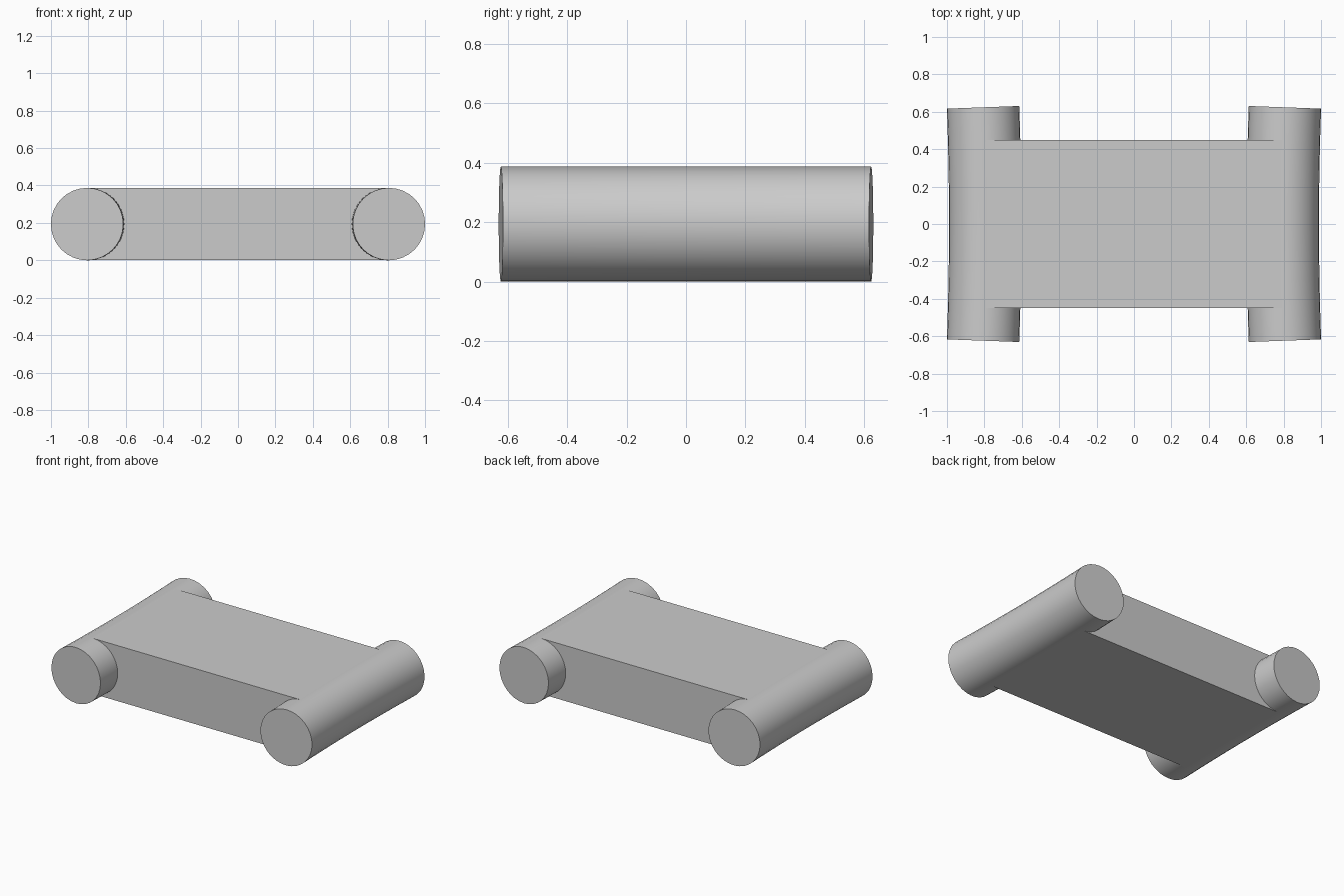
import bpy, bmesh, math
from mathutils import Vector

cube = bpy.data.objects.get("Cube")
if cube:
    bpy.data.objects.remove(cube, do_unlink=True)

RADIUS = 0.1935      # roller thickness
BEND = 17.0          # radius of the gentle outward bow
HALF_ANGLE = 0.0367  # half of the bow's sweep
MID_X = 0.7955       # roller centre at y = 0
SIDES, RINGS = 32, 13

grey = bpy.data.materials.new("plain_grey")
grey.use_nodes = True
colour = (0.6, 0.6, 0.6, 1.0)
grey.diffuse_color = colour
grey.node_tree.nodes["Principled BSDF"].inputs["Base Color"].default_value = colour


def make_object(name, bm):
    bmesh.ops.recalc_face_normals(bm, faces=bm.faces)
    mesh = bpy.data.meshes.new(name)
    bm.to_mesh(mesh)
    bm.free()
    mesh.materials.append(grey)
    obj = bpy.data.objects.new(name, mesh)
    bpy.context.collection.objects.link(obj)
    return obj


# Bowed roller: circles swept along a shallow arc, with flat ends
def make_roller(name, side):
    bm = bmesh.new()
    rings = []
    for i in range(RINGS):
        sweep = HALF_ANGLE * (2 * i / (RINGS - 1) - 1)
        ring = []
        for j in range(SIDES):
            turn = math.tau * j / SIDES
            reach = BEND - RADIUS * math.cos(turn)
            x = MID_X + BEND - reach * math.cos(sweep)
            y = reach * math.sin(sweep)
            z = RADIUS + RADIUS * math.sin(turn)
            ring.append(bm.verts.new(Vector((side * x, y, z))))
        rings.append(ring)
    for a, b in zip(rings, rings[1:]):
        for j in range(SIDES):
            k = (j + 1) % SIDES
            bm.faces.new((a[j], a[k], b[k], b[j]))
    bm.faces.new(rings[0])
    bm.faces.new(rings[-1])
    obj = make_object(name, bm)
    bpy.ops.object.select_all(action="DESELECT")
    obj.select_set(True)
    bpy.context.view_layer.objects.active = obj
    bpy.ops.object.shade_smooth_by_angle(angle=math.radians(35))


make_roller("left_roller", 1)
make_roller("right_roller", -1)

# Flat slab joining the rollers, flush with their tops and bottoms
bm = bmesh.new()
bmesh.ops.create_cube(bm, size=1)
bmesh.ops.scale(bm, vec=(1.6, 0.9, 2 * RADIUS - 0.002), verts=bm.verts)
bmesh.ops.translate(bm, vec=(0, 0, RADIUS), verts=bm.verts)
make_object("centre_slab", bm)
